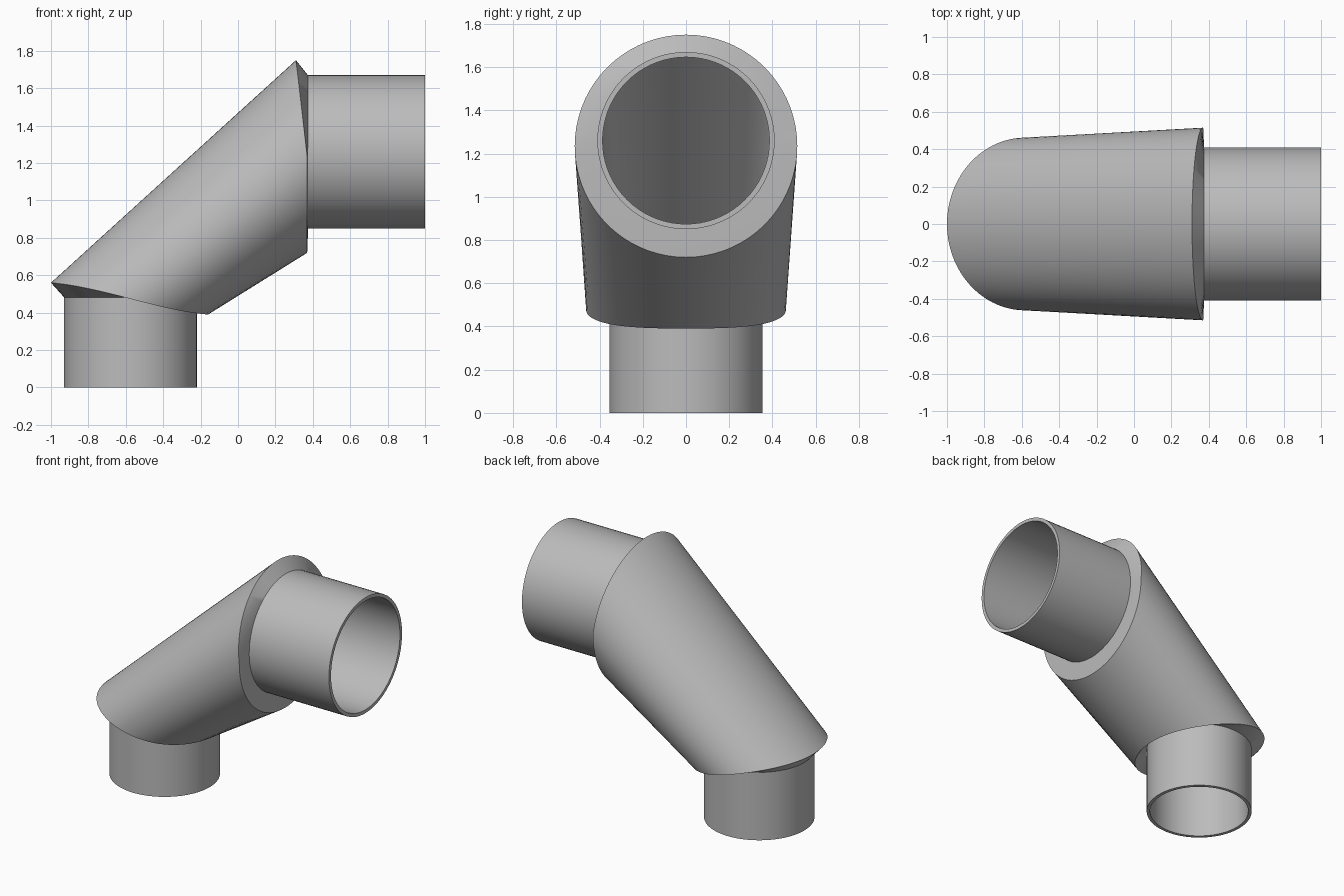
import bpy, bmesh
from math import sin, cos, pi, radians

cube = bpy.data.objects.get("Cube")
if cube:
    bpy.data.objects.remove(cube, do_unlink=True)

SEG = 72
ANGLES = [2 * pi * i / SEG for i in range(SEG)]

metal = bpy.data.materials.new("grey_metal")
metal.use_nodes = True
metal.diffuse_color = (0.5, 0.5, 0.5, 1)
bsdf = next(n for n in metal.node_tree.nodes if n.type == 'BSDF_PRINCIPLED')
bsdf.inputs["Base Color"].default_value = metal.diffuse_color


def loft(name, rings):
    """Skin a closed loop of rings into one solid wall."""
    bm = bmesh.new()
    loops = [[bm.verts.new(p) for p in ring] for ring in rings]
    for a, b in zip(loops, loops[1:] + loops[:1]):
        for i in range(SEG):
            j = (i + 1) % SEG
            bm.faces.new((a[i], a[j], b[j], b[i]))
    bmesh.ops.recalc_face_normals(bm, faces=bm.faces)
    mesh = bpy.data.meshes.new(name)
    bm.to_mesh(mesh)
    bm.free()
    mesh.materials.append(metal)
    obj = bpy.data.objects.new(name, mesh)
    bpy.context.collection.objects.link(obj)
    bpy.ops.object.select_all(action='DESELECT')
    obj.select_set(True)
    bpy.context.view_layer.objects.active = obj
    bpy.ops.object.shade_smooth_by_angle(angle=radians(30))
    return obj


def low_ring(r, z):
    """Level circle around the lower pipe axis."""
    return [(-0.575 - r * cos(a), r * sin(a), z) for a in ANGLES]


def high_ring(r, x):
    """Upright circle around the upper pipe axis."""
    return [(x, r * sin(a), 1.26 + r * cos(a)) for a in ANGLES]


# Outer rims of the sleeve: wavy at the bottom, leaning back above the middle at the top
low_rim = [(-0.58 - 0.42 * cos(a), 0.462 * sin(a),
            0.475 + 0.11 * cos(a) - 0.025 * cos(a) ** 3) for a in ANGLES]
high_rim = [(0.37 - 0.06 * max(0, cos(a)), 0.515 * sin(a),
             1.235 + 0.515 * cos(a)) for a in ANGLES]

# Slanted sleeve with its lining
loft("elbow_sleeve", [low_rim, high_rim, high_ring(0.408, 0.375),
                      high_ring(0.386, 0.375), low_ring(0.332, 0.48),
                      low_ring(0.353, 0.48)])

# Straight pipe ends
loft("lower_pipe", [low_ring(0.355, 0.485), low_ring(0.355, 0),
                    low_ring(0.332, 0), low_ring(0.332, 0.485)])
loft("upper_pipe", [high_ring(0.41, 0.37), high_ring(0.41, 1),
                    high_ring(0.386, 1), high_ring(0.386, 0.37)])
